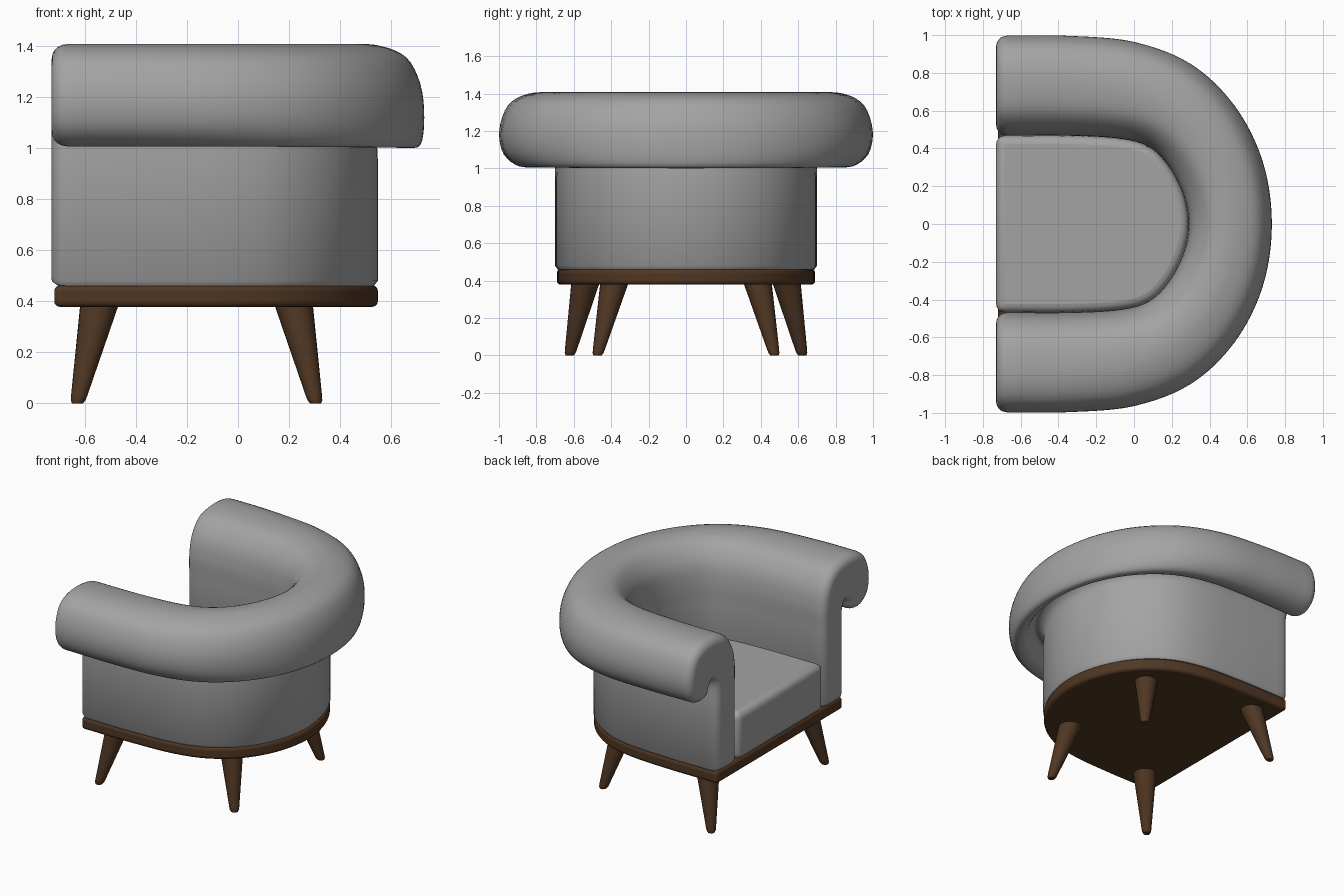
import bpy, bmesh, math
from mathutils import Vector

if "Cube" in bpy.data.objects:
    bpy.data.objects.remove(bpy.data.objects["Cube"])


def material(name, rgb):
    m = bpy.data.materials.new(name)
    m.diffuse_color = (*rgb, 1)
    m.use_nodes = True
    m.node_tree.nodes["Principled BSDF"].inputs["Base Color"].default_value = m.diffuse_color
    return m


FABRIC = material("grey fabric", (0.37, 0.37, 0.37))
WOOD = material("brown wood", (0.08, 0.038, 0.017))


def make(name, verts, faces, mat, bevel=0):
    mesh = bpy.data.meshes.new(name)
    mesh.from_pydata(verts, [], faces)
    bm = bmesh.new()
    bm.from_mesh(mesh)
    bmesh.ops.recalc_face_normals(bm, faces=bm.faces)
    bm.to_mesh(mesh)
    bm.free()
    mesh.materials.append(mat)
    ob = bpy.data.objects.new(name, mesh)
    bpy.context.collection.objects.link(ob)
    if bevel:
        mod = ob.modifiers.new("rounded edges", 'BEVEL')
        mod.width, mod.segments = bevel, 4
        mod.limit_method, mod.angle_limit = 'ANGLE', math.radians(40)
    bpy.ops.object.select_all(action='DESELECT')
    ob.select_set(True)
    bpy.context.view_layer.objects.active = ob
    bpy.ops.object.shade_smooth_by_angle(angle=math.radians(40))
    return ob


def smooth(points, steps):
    """Catmull-Rom curve through the points"""
    p = [Vector(q) for q in points]
    p = [2 * p[0] - p[1]] + p + [2 * p[-1] - p[-2]]
    out = []
    for i in range(1, len(p) - 2):
        a, b, c, d = p[i - 1:i + 3]
        for k in range(steps):
            t = k / steps
            out.append(0.5 * (2 * b + (c - a) * t + (2 * a - 5 * b + 4 * c - d) * t * t
                              + (3 * b - a - 3 * c + d) * t ** 3))
    return out + [p[-2]]


def u_curve(half):
    return smooth(half + [(x, -y) for x, y in reversed(half[:-1])], 6)


def loft(rings):
    n = len(rings[0])
    verts = [v for r in rings for v in r]
    faces = [(i * n + j, i * n + (j + 1) % n, (i + 1) * n + (j + 1) % n, (i + 1) * n + j)
             for i in range(len(rings) - 1) for j in range(n)]
    faces += [tuple(range(n)), tuple(range((len(rings) - 1) * n, len(rings) * n))]
    return verts, faces


# Plan curves: inner face, outer wall, outer edge of the roll
INNER = u_curve([(-.67, .47), (-.35, .47), (-.08, .455), (.08, .41), (.19, .30), (.265, .15), (.29, 0)])
WALL = u_curve([(-.67, .70), (-.35, .70), (-.03, .68), (.2, .61), (.385, .46), (.505, .245), (.548, 0)])
ROLL = u_curve([(-.67, .997), (-.35, .997), (0, .967), (.3, .852), (.53, .635), (.68, .34), (.73, 0)])


# Cross-sections of the rolled wall at the arms and at the back
def section(points, a, b, c):
    p = smooth(points, 4)
    p = [Vector((a + .015, .46)), Vector((a, .48))] + p + [Vector((b, .48)), Vector((b - .015, .46))]
    return [((x - a) / (b - a) if x < b else 1 + (x - b) / (c - b), z) for x, z in p]


ARM = section([(.47, 1.0), (.47, 1.14), (.50, 1.27), (.58, 1.37), (.70, 1.405), (.85, 1.398), (.955, 1.335),
               (1.0, 1.2), (.975, 1.075), (.885, 1.01), (.79, 1.025), (.755, 1.09), (.725, 1.11),
               (.70, 1.06), (.70, .95)], .47, .70, 1.0)
BACK = section([(.29, 1.0), (.29, 1.14), (.31, 1.27), (.38, 1.37), (.46, 1.405), (.56, 1.4), (.66, 1.355),
                (.715, 1.25), (.73, 1.12), (.715, 1.012), (.66, 1.01), (.63, 1.07), (.59, 1.10),
                (.548, 1.05), (.548, .95)], .29, .548, .73)

rings = []
count = len(INNER)
for i in range(count):
    w = 1 - abs(2 * i / (count - 1) - 1)
    w = w * w * (3 - 2 * w)
    ring = []
    for (s0, z0), (s1, z1) in zip(ARM, BACK):
        s, z = s0 + (s1 - s0) * w, z0 + (z1 - z0) * w
        p = INNER[i].lerp(WALL[i], s) if s < 1 else WALL[i].lerp(ROLL[i], s - 1)
        ring.append((p.x, p.y, z))
    rings.append(ring)


# Rounded arm ends: shrink the end section while moving forward
def shrink(ring, d, x):
    q = [Vector((abs(y), z)) for _, y, z in ring]
    out = []
    for j, p in enumerate(q):
        t = (q[(j + 1) % len(q)] - q[j - 1]).normalized()
        n = Vector((t.y, -t.x))
        if p.y < .5:  # bottom corners move straight inwards and up
            n = Vector((1 if p.x < .58 else -1, .4))
        p = p + n * d
        out.append((x, math.copysign(p.x, ring[0][1]), p.y))
    return out


R = .06
for end in (0, -1):
    base = rings[end]
    for k in range(1, 6):
        a = k / 5 * math.pi / 2
        r = shrink(base, R * (1 - math.cos(a)) * .95, -.67 - R * math.sin(a))
        if end == 0:
            rings.insert(0, r)
        else:
            rings.append(r)
make("rolled_back_and_arms", *loft(rings), FABRIC)


# Seat cushion and wooden base: extruded plan outlines
def slab(name, curve, front, z0, z1, mat, bevel):
    plan = [(front, curve[0].y)] + [(p.x, p.y) for p in curve] + [(front, curve[-1].y)]
    make(name, *loft([[(x, y, z) for x, y in plan] for z in (z0, z1)]), mat, bevel)


slab("seat", [p * .995 for p in INNER], -.73, .455, .78, FABRIC, .045)
slab("base", [Vector((p.x, p.y * .985)) for p in WALL], -.72, .378, .462, WOOD, .022)


# Splayed tapered legs
def leg(name, top, bottom):
    prof = [(0, .022), (.012, .029), (.03, .032), (.4, .077)]
    rs = []
    for z, r in prof:
        c = Vector(bottom).lerp(Vector(top), z / .4)
        rs.append([(c.x + r * math.cos(k * math.tau / 24), c.y + r * math.sin(k * math.tau / 24), z)
                   for k in range(24)])
    make(name, *loft(rs), WOOD)


for side, label in ((1, "left"), (-1, "right")):
    leg("front_leg_" + label, (-.54, .535 * side), (-.629, .622 * side))
    leg("back_leg_" + label, (.215, .38 * side), (.304, .473 * side))
